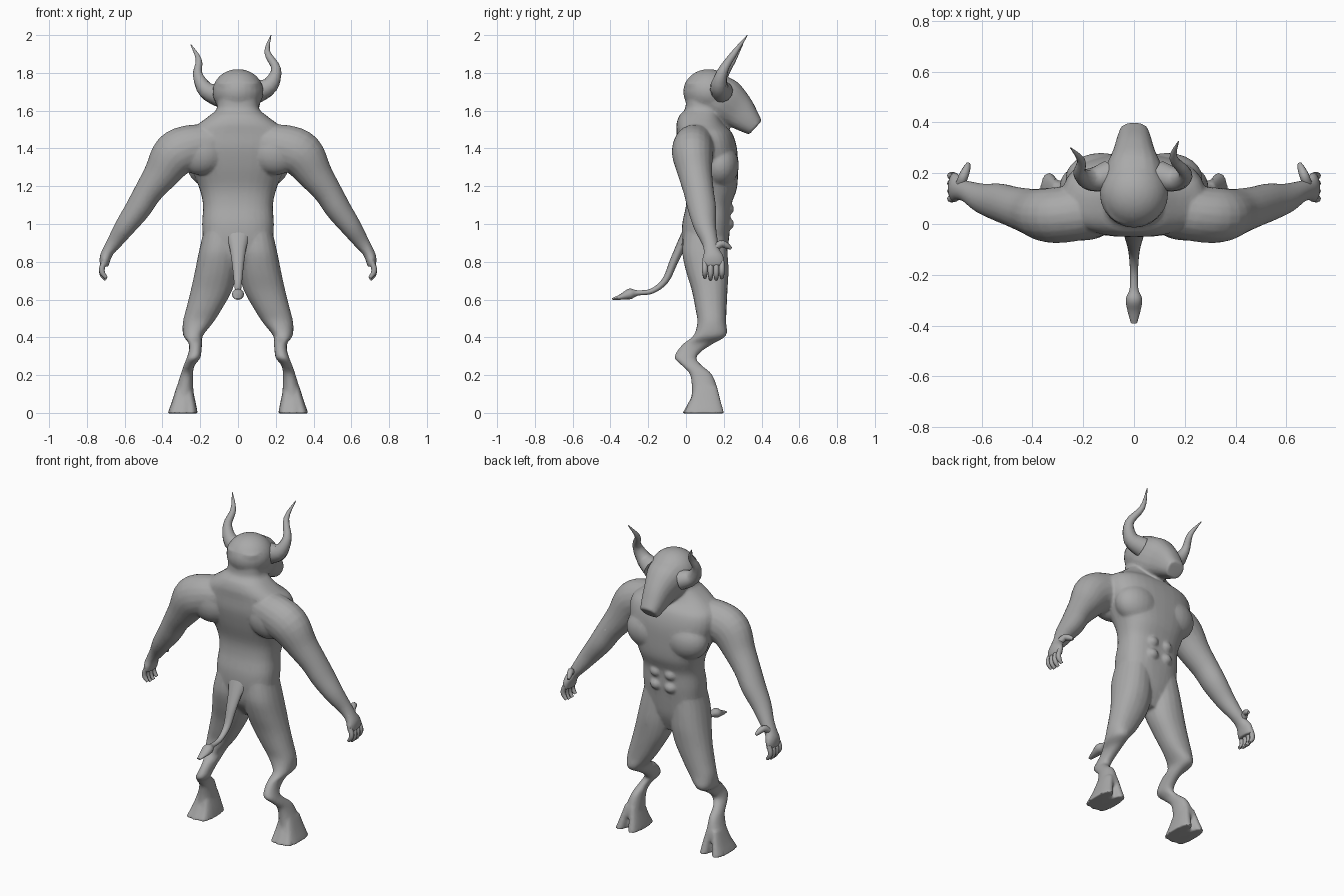
import bpy, bmesh, math
from mathutils import Vector, Matrix

skin = bpy.data.materials.new("hide grey")
skin.diffuse_color = (0.4, 0.4, 0.4, 1)


def smooth_rows(rows, k=4):
    """Catmull-Rom interpolation of the row tuples."""
    out = []
    for i in range(len(rows) - 1):
        p0, p1 = rows[max(i - 1, 0)], rows[i]
        p2, p3 = rows[i + 1], rows[min(i + 2, len(rows) - 1)]
        for j in range(k):
            t = j / k
            out.append([0.5 * (2 * b + (c - a) * t + (2 * a - 5 * b + 4 * c - d) * t * t
                               + (3 * b - a - 3 * c + d) * t ** 3)
                        for a, b, c, d in zip(p0, p1, p2, p3)])
    out.append(list(rows[-1]))
    return out


def loft(bm, rows, side=None, sides=20, power=1.0, mirror=1):
    """Rows are x, y, z, radius a, radius b; rings are level if side is None."""
    rows = smooth_rows(rows)
    pts = [Vector(r[:3]) for r in rows]
    rings = []
    for i, r in enumerate(rows):
        if side is None:
            u, v = Vector((1, 0, 0)), Vector((0, 1, 0))
        else:
            t = (pts[min(i + 1, len(pts) - 1)] - pts[max(i - 1, 0)]).normalized()
            u = Vector(side)
            u = (u - t * u.dot(t)).normalized()
            v = t.cross(u)
        ring = []
        for j in range(sides):
            a = 2 * math.pi * j / sides
            c, s = math.cos(a), math.sin(a)
            c = math.copysign(abs(c) ** power, c)
            s = math.copysign(abs(s) ** power, s)
            p = pts[i] + u * c * r[3] + v * s * r[4]
            ring.append(bm.verts.new((p.x * mirror, p.y, p.z)))
        rings.append(ring)
    for a, b in zip(rings, rings[1:]):
        for j in range(sides):
            k = (j + 1) % sides
            bm.faces.new((a[j], a[k], b[k], b[j]))
    bm.faces.new(rings[0])
    bm.faces.new(rings[-1])


def spans(rows):
    """Turn z, x0, x1, y0, y1 extents into loft rows."""
    return [((x0 + x1) / 2, (y0 + y1) / 2, z, (x1 - x0) / 2, (y1 - y0) / 2)
            for z, x0, x1, y0, y1 in rows]


def ball(bm, c, r):
    m = Matrix.Translation(c) @ Matrix.Diagonal((*r, 1))
    bmesh.ops.create_uvsphere(bm, u_segments=24, v_segments=16, radius=1, matrix=m)


def finish(name, bm, blend=False):
    bmesh.ops.recalc_face_normals(bm, faces=bm.faces)
    me = bpy.data.meshes.new(name)
    bm.to_mesh(me)
    bm.free()
    me.materials.append(skin)
    ob = bpy.data.objects.new(name, me)
    bpy.context.collection.objects.link(ob)
    if blend:
        m = ob.modifiers.new("blend", 'REMESH')
        m.mode, m.voxel_size, m.use_smooth_shade = 'VOXEL', 0.008, True
        m = ob.modifiers.new("soften", 'SMOOTH')
        m.factor, m.iterations = 0.5, 5
        m = ob.modifiers.new("reduce", 'DECIMATE')
        m.ratio = 0.3
    bpy.ops.object.select_all(action='DESELECT')
    ob.select_set(True)
    bpy.context.view_layer.objects.active = ob
    bpy.ops.object.shade_smooth_by_angle(angle=math.radians(50))
    return ob


body = bmesh.new()
# torso and neck
torso = [(.70, .04, .08, .17), (.8, .13, .0, .21), (.9, .18, -.02, .225), (1.0, .19, -.02, .235),
         (1.1, .185, .0, .24), (1.19, .205, .0, .27), (1.3, .25, -.03, .275), (1.4, .28, -.05, .27),
         (1.48, .27, -.05, .245), (1.53, .21, -.05, .20), (1.575, .15, -.035, .18),
         (1.62, .11, -.002, .18), (1.75, .115, -.005, .2)]
loft(body, spans([(z, -w, w, a, b) for z, w, a, b in torso]), sides=32, power=0.8)

# head and muzzle
ball(body, (0, .12, 1.70), (.135, .135, .12))
loft(body, [(0, .13, 1.69, .125, .115), (0, .2, 1.65, .115, .125), (0, .27, 1.6, .085, .1),
            (0, .33, 1.545, .068, .07), (0, .368, 1.51, .055, .05)], side=(1, 0, 0), power=0.85)

leg = spans([(.95, .0, .185, -.01, .21), (.85, .0, .208, -.02, .22), (.75, .005, .228, .0, .225),
             (.65, .03, .25, .03, .22), (.55, .085, .275, .05, .215), (.48, .13, .292, .06, .213),
             (.41, .185, .29, .04, .213), (.37, .19, .262, -.01, .15), (.33, .193, .26, -.045, .088),
             (.29, .2, .272, -.06, .055), (.25, .23, .288, -.022, .085), (.2, .238, .305, .022, .14),
             (.1, .235, .335, .03, .172), (.05, .235, .345, .01, .15), (-.003, .235, .35, -.02, .12)])
toes = [spans([(.14, .243, .295, .045, .165), (.06, .225, .288, .02, .185), (-.003, .213, .286, -.015, .203)]),
        spans([(.14, .275, .325, .045, .165), (.06, .29, .35, .02, .185), (-.003, .298, .373, -.015, .203)])]
arm = [(.15, .06, 1.43, .11, .10), (.25, .04, 1.405, .11, .12), (.335, .035, 1.365, .108, .122),
       (.41, .05, 1.26, .09, .093), (.475, .068, 1.17, .08, .075), (.53, .085, 1.08, .075, .068),
       (.595, .10, .99, .06, .056), (.65, .125, .91, .044, .042), (.685, .135, .86, .042, .032),
       (.703, .143, .82, .058, .03), (.708, .145, .775, .058, .022)]
for s in (1, -1):
    loft(body, leg, mirror=s, power=0.9)
    for toe in toes:
        loft(body, toe, mirror=s, power=0.8)
    loft(body, arm, side=(0, 1, 0), mirror=s)
    # chest, shoulder blade and abdomen muscles
    ball(body, (s * .13, .18, 1.31), (.14, .10, .12))
    ball(body, (s * .2, .02, 1.38), (.13, .085, .12))
    for z in (1.0, 1.08, 1.16):
        ball(body, (s * .05, .2, z), (.045, .055, .04))
finish("body", body, blend=True)

# fingers and thumbs
fingers = bmesh.new()
for s in (1, -1):
    for y, drop in ((.10, .01), (.13, 0), (.16, 0), (.19, .008)):
        loft(fingers, [(.708, y, .80, .014, .014), (.72, y, .765, .015, .015),
                       (.717, y, .73 + drop, .014, .014), (.698, y, .705 + drop, .009, .009)],
             side=(0, 1, 0), sides=8, mirror=s)
    loft(fingers, [(.685, .15, .87, .02, .02), (.672, .185, .895, .019, .019),
                   (.66, .215, .885, .016, .016), (.652, .238, .87, .008, .008)],
         side=(1, 0, 0), sides=8, mirror=s)
finish("fingers", fingers)

# horns: the tilted head makes the two differ
horns = bmesh.new()
pairs = {1: [(.1, .19, 1.70, .06, .06), (.17, .175, 1.735, .045, .045), (.202, .2, 1.82, .026, .026),
             (.155, .26, 1.91, .016, .016), (.175, .325, 2.0, .002, .002)],
         -1: [(.1, .19, 1.68, .06, .06), (.17, .175, 1.71, .045, .045), (.213, .2, 1.79, .026, .026),
              (.208, .25, 1.87, .016, .016), (.25, .3, 1.95, .002, .002)]}
for s, rows in pairs.items():
    loft(horns, rows, side=(0, -.6, .8), sides=12, mirror=s)
finish("horns", horns)

# tail with tuft
tail = bmesh.new()
loft(tail, [(0, .02, 1.0, .08, .02), (0, -.02, .9, .05, .025), (0, -.065, .8, .033, .022),
            (0, -.11, .7, .022, .018), (0, -.18, .645, .016, .014), (0, -.255, .635, .017, .014),
            (0, -.295, .63, .032, .028), (0, -.34, .615, .026, .016), (0, -.39, .602, .012, .005)],
     side=(1, 0, 0), sides=12)
finish("tail", tail)
